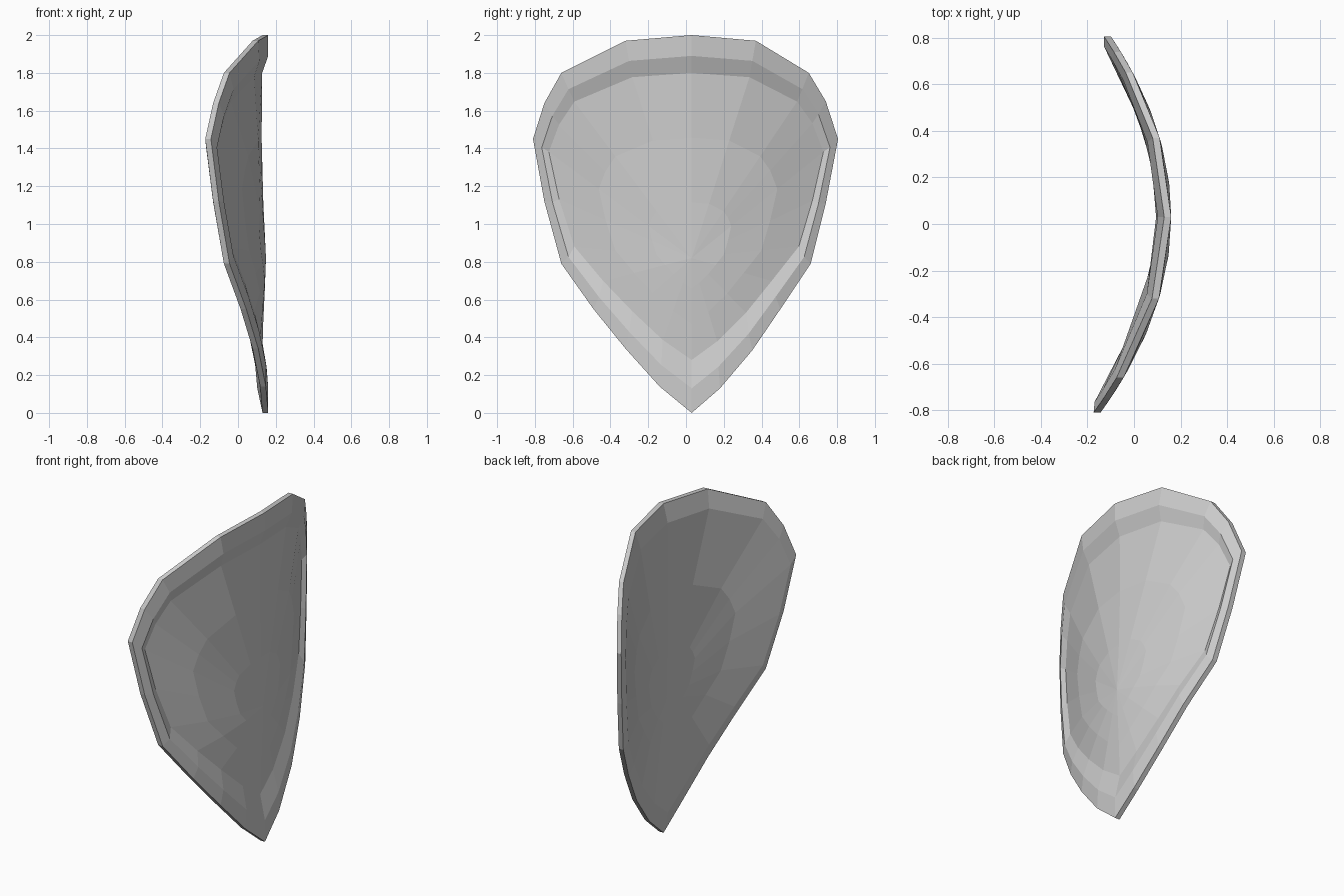
import bpy, bmesh

if "Cube" in bpy.data.objects:
    bpy.data.objects.remove(bpy.data.objects["Cube"])

# Outline of the shield as (y, z), running round from the bottom tip
OUTLINE = [(0.03, 0.0), (0.18, 0.13), (0.35, 0.33), (0.50, 0.55), (0.66, 0.79),
           (0.74, 1.11), (0.805, 1.45), (0.74, 1.65), (0.65, 1.80), (0.37, 1.97),
           (0.03, 2.0), (-0.32, 1.97), (-0.66, 1.80), (-0.75, 1.64), (-0.81, 1.45),
           (-0.75, 1.12), (-0.66, 0.79), (-0.49, 0.55), (-0.32, 0.34), (-0.14, 0.14)]
HUB = (0.03, 0.82)


def bend(y, depth):
    """x of the curved shield surface, pushed back by depth"""
    return 0.16 - 0.43 * (y - 0.03) ** 2 - depth


def bulge(y, z):
    """slight swelling low in the middle of the panel"""
    return 0.024 * max(0, 1 - abs(z - 0.8) / 0.5) * max(0, 1 - abs(y - 0.03) / 0.5)


def inset(side, low, high):
    return [(0.03 + (y - 0.03) * side, low + z * (high - low) / 2) for y, z in OUTLINE]


def shrink(loop, t):
    return [(HUB[0] + (y - HUB[0]) * t, HUB[1] + (z - HUB[1]) * t) for y, z in loop]


bm = bmesh.new()


def ring(loop, depth, swell=0.0):
    return [bm.verts.new((bend(y, depth - swell * bulge(y, z)), y, z)) for y, z in loop]


rim_in = inset(0.945, 0.13, 1.89)
panel = inset(0.90, 0.28, 1.80)

# Rings from the back of the panel, round the rim, to the front of the panel
rings = [ring(shrink(panel, 0.3), 0.065, 0.6),
         ring(shrink(panel, 0.65), 0.065, 0.6),
         ring(rim_in, 0.058),
         ring(OUTLINE, 0.03),
         ring(OUTLINE, 0.0),
         ring(rim_in, 0.0),
         ring(panel, 0.032),
         ring(shrink(panel, 0.65), 0.035, 1),
         ring(shrink(panel, 0.3), 0.035, 1)]
n = len(OUTLINE)
for a, b in zip(rings, rings[1:]):
    for i in range(n):
        j = (i + 1) % n
        bm.faces.new((a[i], a[j], b[j], b[i]))

# Close the panel centre on both sides
for loop, depth, swell in ((rings[0], 0.065, 0.6), (rings[-1], 0.035, 1)):
    hub = ring([HUB], depth, swell)[0]
    for i in range(n):
        bm.faces.new((loop[i], loop[(i + 1) % n], hub))

bmesh.ops.recalc_face_normals(bm, faces=bm.faces)
mesh = bpy.data.meshes.new("shield")
bm.to_mesh(mesh)
bm.free()
bpy.context.collection.objects.link(bpy.data.objects.new("shield", mesh))
